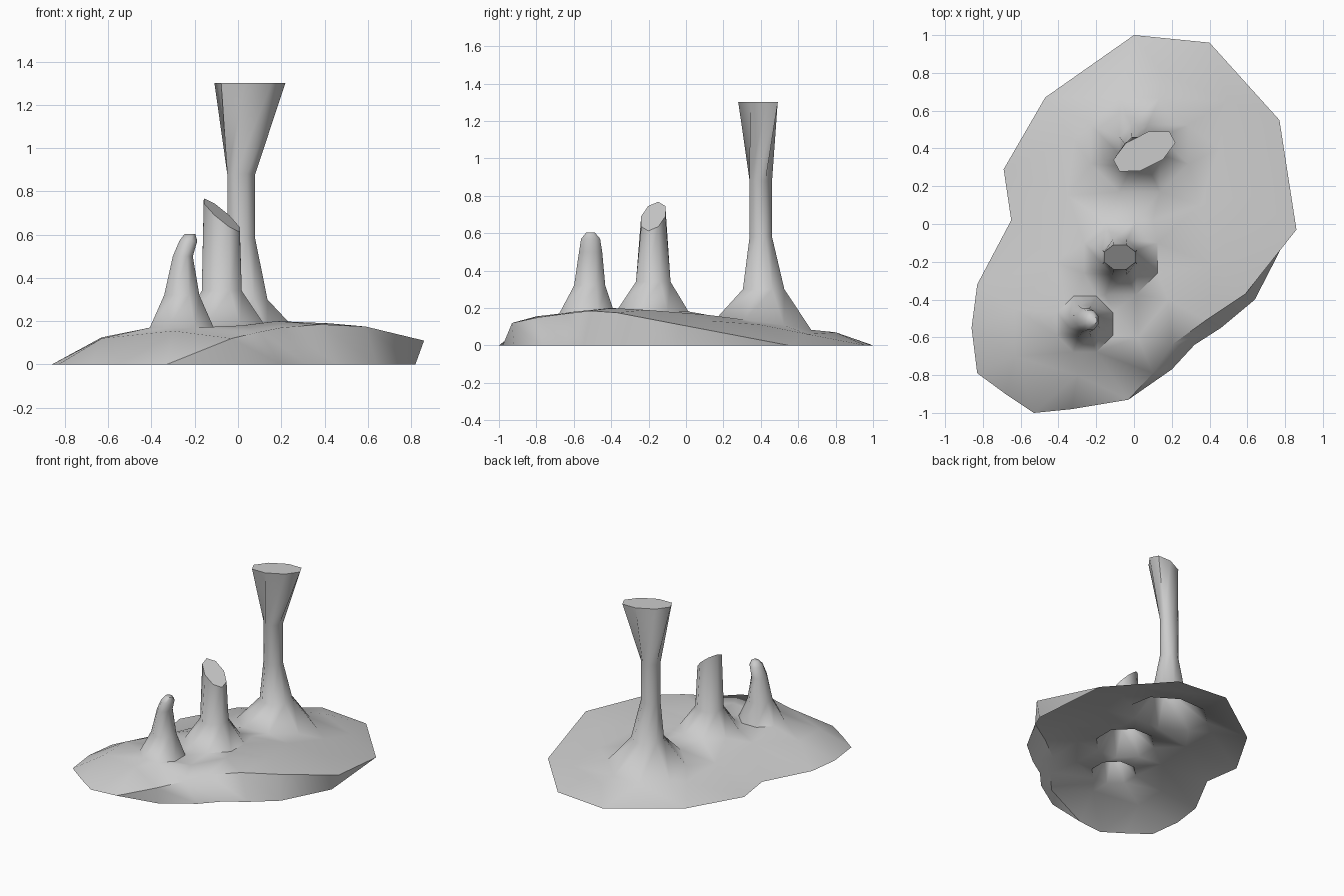
import bpy, bmesh, math
from mathutils import Vector
from mathutils.geometry import delaunay_2d_cdt

cube = bpy.data.objects.get("Cube")
if cube:
    bpy.data.objects.remove(cube)

SIDES = 8

# Ground-level shore, running round the back and left
shore = [(.77, .55), (.4, .96), (0, 1), (-.47, .67), (-.69, .29), (-.65, .02), (-.83, -.32),
         (-.86, -.55), (-.83, -.79), (-.68, -.9), (-.53, -1), (-.33, -.98)]
# Cliff along the front: upper lip and foot
lip = [(-.03, -.93, .12), (.1, -.79, .15), (.2, -.64, .17), (.38, -.51, .185),
       (.59, -.37, .175), (.86, -.03, .11)]
foot = [(-.03, -.92), (.2, -.77), (.32, -.64), (.46, -.55), (.64, -.4), (.82, -.05)]
# Height points on the gently domed top
hills = [(-.63, -.7, .12), (-.63, -.45, .125), (-.3, -.8, .155), (.02, -.6, .18), (.18, -.4, .2),
         (.42, -.22, .19), (.35, .1, .165), (-.42, -.2, .15), (-.35, .15, .11), (-.32, .45, .08),
         (.45, .4, .11), (.15, .8, .07), (.5, .65, .06), (.62, .15, .13), (.1, .02, .18)]


def ring(x, y, z, rx, ry, turn=0, tilt=(0, 0)):
    """Elliptical loop of points, turned in plan and tilted in height."""
    points = []
    for i in range(SIDES):
        a = math.tau * (i + .5) / SIDES
        u, v = rx * math.cos(a), ry * math.sin(a)
        dx = u * math.cos(turn) - v * math.sin(turn)
        dy = u * math.sin(turn) + v * math.cos(turn)
        points.append(Vector((x + dx, y + dy, z + tilt[0] * dx + tilt[1] * dy)))
    return points


# Each column is a stack of loops, from flared root to top
tall_column = [ring(.03, .42, .115, .28, .27, 0, (.03, -.14)), ring(.03, .415, .3, .115, .12),
               ring(.015, .4, .58, .07, .065), ring(.015, .4, .88, .07, .065),
               ring(.055, .385, 1.3, .18, .09, .47)]
middle_column = [ring(-.07, -.18, .18, .21, .21), ring(-.075, -.175, .34, .1, .1),
                 ring(-.075, -.175, .69, .09, .07, 0, (-.8, .42))]
small_column = [ring(-.26, -.53, .17, .16, .16), ring(-.26, -.515, .32, .088, .09),
                ring(-.255, -.51, .5, .05, .067), ring(-.23, -.51, .57, .045, .055),
                ring(-.222, -.51, .603, .027, .025)]
columns = [tall_column, middle_column, small_column]

# Triangulate the top around the roots of the columns
points = [Vector((x, y, 0)) for x, y in shore] + [Vector(p) for p in lip]
rim_count = len(points)
edges = [(i, (i + 1) % rim_count) for i in range(rim_count)]
starts = []
for column in columns:
    n = len(points)
    starts.append(n)
    points += column[0]
    edges += [(n + i, n + (i + 1) % SIDES) for i in range(SIDES)]
points += [Vector(p) for p in hills]
flat, _, tris, source, _, _ = delaunay_2d_cdt(
    [p.to_2d() for p in points], edges, [list(range(rim_count))], 1, 1e-5)

bm = bmesh.new()
where = {}
for i, co in enumerate(flat):
    old = source[i][0] if source[i] else 0
    where[old] = bm.verts.new((co.x, co.y, points[old].z))
verts = list(where.values())
roots = [[where[n + i] for i in range(SIDES)] for n in starts]
for tri in tris:
    face = [verts[i] for i in tri]
    if not any(all(v in root for v in face) for root in roots):
        bm.faces.new(face)

# Cliff wall between lip and foot
upper = [where[i] for i in range(len(shore), rim_count)]
lower = [bm.verts.new((x, y, 0)) for x, y in foot]
for i in range(len(foot) - 1):
    bm.faces.new((upper[i], lower[i], lower[i + 1], upper[i + 1]))
bm.faces.new((where[len(shore) - 1], lower[0], upper[0]))
bm.faces.new((upper[-1], lower[-1], where[0]))

# Hollow columns, each closed at the top
for column, loop in zip(columns, roots):
    for level in column[1:]:
        above = [bm.verts.new(p) for p in level]
        for i in range(SIDES):
            j = (i + 1) % SIDES
            bm.faces.new((loop[i], loop[j], above[j], above[i]))
        loop = above
    cap = bm.faces.new(loop)
    for edge in cap.edges:
        edge.smooth = column is small_column

bmesh.ops.recalc_face_normals(bm, faces=bm.faces)
bm.faces.ensure_lookup_table()
if sum(f.normal.z * f.calc_area() for f in bm.faces) < 0:
    bmesh.ops.reverse_faces(bm, faces=bm.faces)

mesh = bpy.data.meshes.new("rock_island")
bm.to_mesh(mesh)
bm.free()
island = bpy.data.objects.new("rock_island", mesh)
bpy.context.collection.objects.link(island)

# Plain stone colour
stone = bpy.data.materials.new("grey_stone")
stone.use_nodes = True
colour = (.6, .6, .6, 1)
stone.diffuse_color = colour
stone.node_tree.nodes["Principled BSDF"].inputs["Base Color"].default_value = colour
mesh.materials.append(stone)

bpy.ops.object.select_all(action="DESELECT")
island.select_set(True)
bpy.context.view_layer.objects.active = island
bpy.ops.object.shade_smooth_by_angle(angle=math.radians(58))
